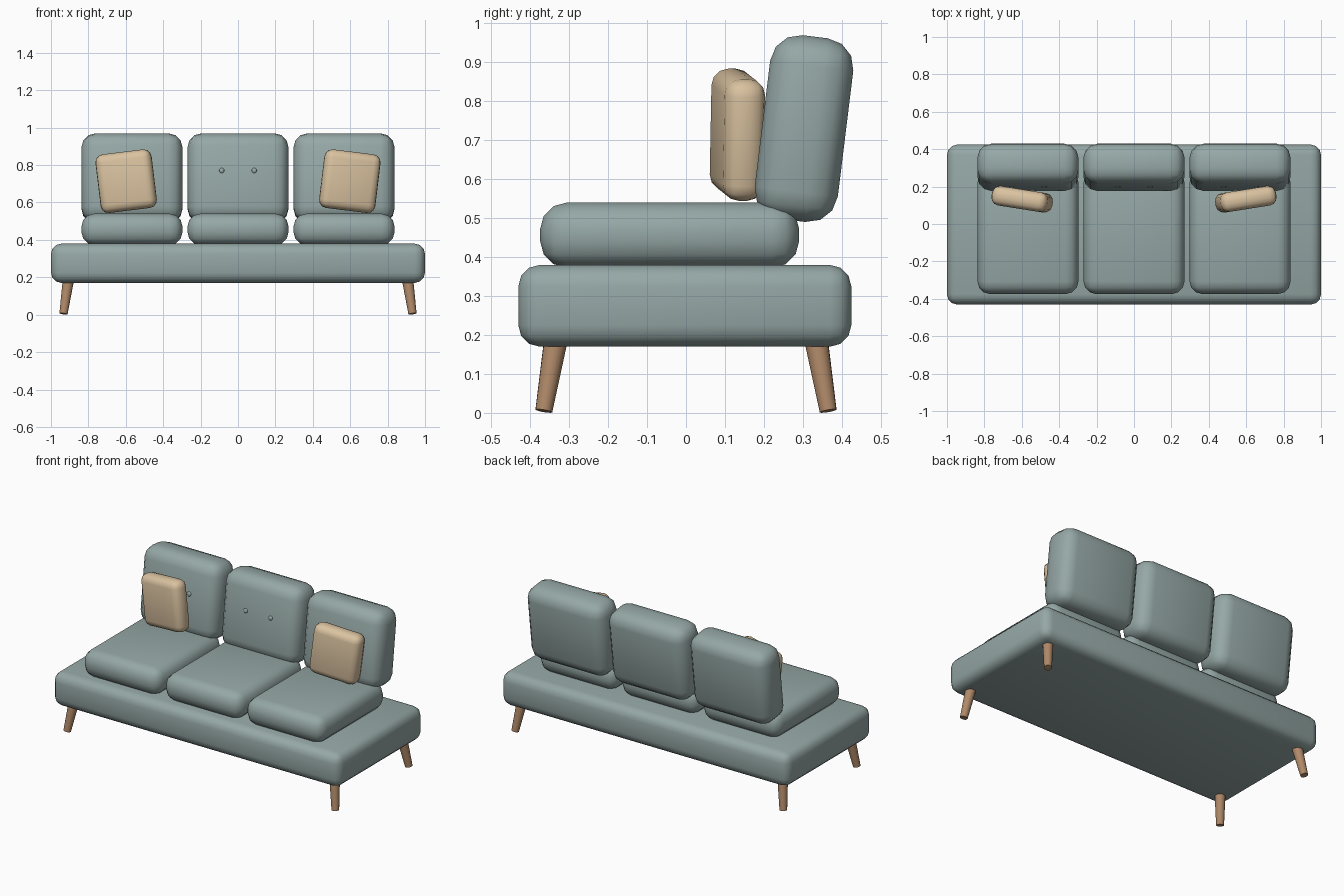
import bpy
import bmesh
from math import radians
from mathutils import Euler, Matrix, Vector

cube = bpy.data.objects.get("Cube")
if cube:
    bpy.data.objects.remove(cube, do_unlink=True)


def make_material(name, rgb):
    mat = bpy.data.materials.new(name)
    mat.use_nodes = True
    mat.diffuse_color = (*rgb, 1)
    mat.node_tree.nodes["Principled BSDF"].inputs["Base Color"].default_value = (*rgb, 1)
    return mat


teal = make_material("teal fabric", (0.30, 0.39, 0.38))
beige = make_material("beige fabric", (0.70, 0.54, 0.35))
wood = make_material("warm wood", (0.43, 0.25, 0.14))


def finish(bm, name, mat, matrix):
    """Turn a bmesh into a placed, smooth-shaded object."""
    mesh = bpy.data.meshes.new(name)
    bm.to_mesh(mesh)
    bm.free()
    mesh.materials.append(mat)
    obj = bpy.data.objects.new(name, mesh)
    bpy.context.collection.objects.link(obj)
    obj.matrix_world = matrix
    bpy.ops.object.select_all(action="DESELECT")
    bpy.context.view_layer.objects.active = obj
    obj.select_set(True)
    bpy.ops.object.shade_smooth_by_angle(angle=radians(50))
    return obj


def padded_box(name, size, location, radius, mat, rotation=(0, 0, 0)):
    """Box with rounded edges, used for all the upholstery."""
    bm = bmesh.new()
    bmesh.ops.create_cube(bm, size=1)
    bmesh.ops.scale(bm, vec=size, verts=bm.verts)
    bmesh.ops.bevel(bm, geom=bm.edges[:], offset=radius, segments=3,
                    profile=0.5, affect="EDGES")
    turn = Euler([radians(a) for a in rotation]).to_matrix().to_4x4()
    return finish(bm, name, mat, Matrix.Translation(location) @ turn)


def leg(name, foot, top):
    """Tapered round leg leaning from foot to top."""
    foot, top = Vector(foot), Vector(top)
    axis = top - foot
    bm = bmesh.new()
    bmesh.ops.create_cone(bm, cap_ends=True, segments=16, radius1=0.022,
                          radius2=0.031, depth=axis.length)
    turn = axis.to_track_quat("Z", "Y").to_matrix().to_4x4()
    finish(bm, name, wood, Matrix.Translation((foot + top) / 2) @ turn)


# Wide platform
padded_box("platform", (2, 0.855, 0.21), (0, -0.003, 0.275), 0.055, teal)

# Seat and back cushions, with two buttons on each back
lean = -7
back_centre = Vector((0, 0.303, 0.73))
back_size = (0.54, 0.215, 0.475)
back_turn = Euler((radians(lean), 0, 0)).to_matrix()
for side, x in (("right", -0.567), ("middle", 0), ("left", 0.567)):
    padded_box(side + "_seat_cushion", (0.54, 0.665, 0.167),
               (x, -0.042, 0.4565), 0.068, teal)
    centre = back_centre + Vector((x, 0, 0))
    padded_box(side + "_back_cushion", back_size, centre, 0.075, teal, (lean, 0, 0))
    for label, dx in (("right", -0.087), ("left", 0.087)):
        bm = bmesh.new()
        bmesh.ops.create_uvsphere(bm, u_segments=12, v_segments=8, radius=0.014)
        bmesh.ops.scale(bm, vec=(1, 0.6, 1), verts=bm.verts)
        spot = centre + back_turn @ Vector((dx, -back_size[1] / 2, 0.028))
        finish(bm, f"{side}_back_{label}_button", teal,
               Matrix.Translation(spot) @ back_turn.to_4x4())

# Mirrored throw pillows and splayed legs
for side, s in (("right", -1), ("left", 1)):
    padded_box(side + "_throw_pillow", (0.303, 0.105, 0.315),
               (s * 0.598, 0.132, 0.714), 0.042, beige, (0, s * 7, s * 9))
    for end, e in (("front", -1), ("back", 1)):
        leg(f"{end}_{side}_leg", (s * 0.933, e * 0.365, 0.005),
            (s * 0.905, e * 0.332, 0.2))
